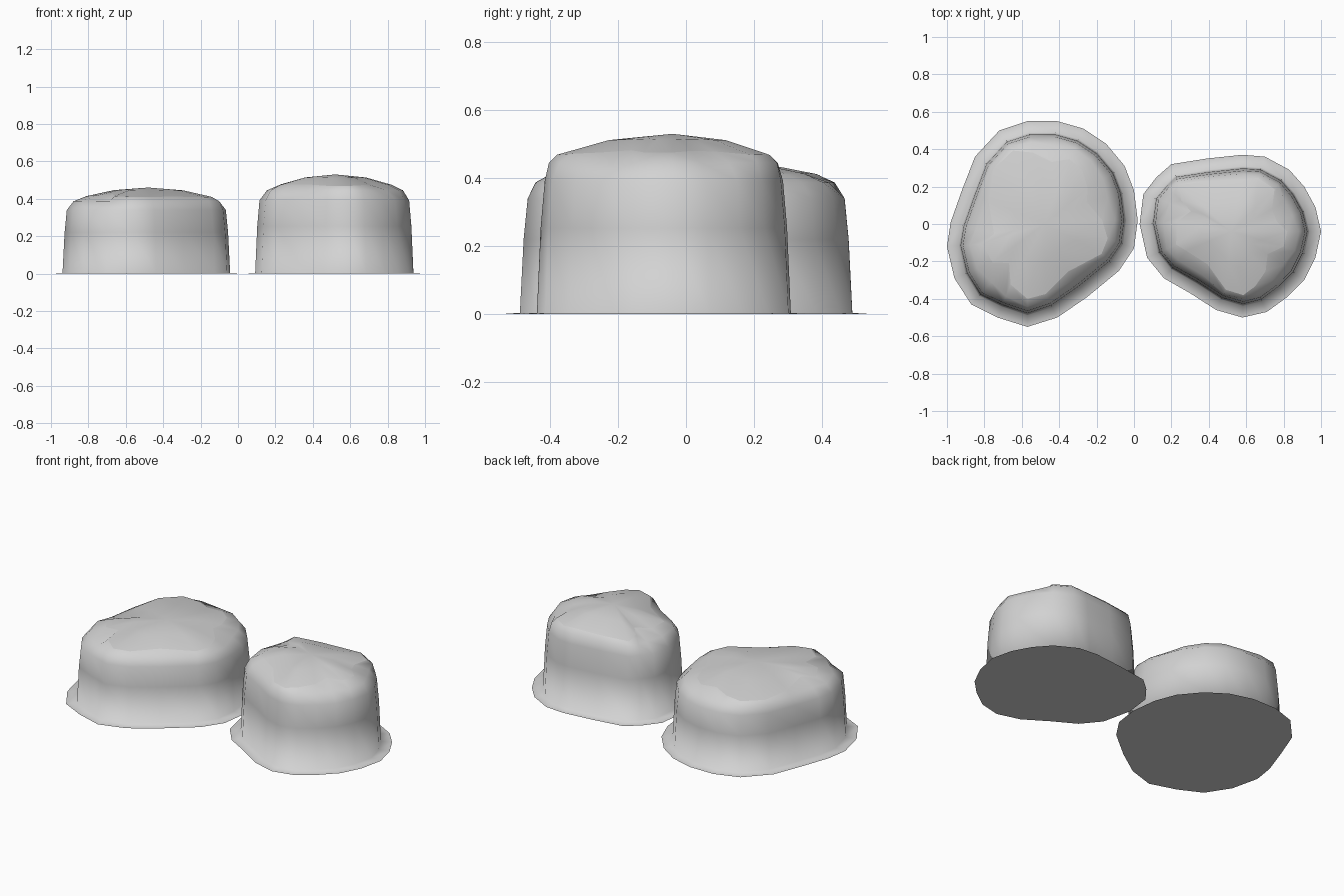
import bpy
import bmesh
from mathutils import Vector

cube = bpy.data.objects.get("Cube")
if cube:
    bpy.data.objects.remove(cube, do_unlink=True)

STONE = (0.65, 0.65, 0.65, 1.0)
stone = bpy.data.materials.new("pale_grey_stone")
stone.use_nodes = True
stone.diffuse_color = STONE
stone.node_tree.nodes["Principled BSDF"].inputs["Base Color"].default_value = STONE


def inset(points, amounts):
    """Move each outline point inward by its own amount."""
    moved = []
    for i, p in enumerate(points):
        along = (points[(i + 1) % len(points)] - points[i - 1]).normalized()
        moved.append(p + Vector((along.y, -along.x)) * amounts[i])
    return moved


def make_rock(name, outline, cap_insets, centre, top, rise):
    points = [Vector(p) for p in outline]
    count = len(points)
    bm = bmesh.new()

    def ring(flat, z):
        return [bm.verts.new((p.x, p.y, z)) for p in flat]

    def bridge(a, b):
        for i in range(count):
            j = (i + 1) % count
            bm.faces.new((a[i], a[j], b[j], b[i]))

    # Thin skirt, upright wall and rounded shoulder
    rings = [ring(points, 0)]
    for depth, z in ((0.062, 0.004), (0.073, 0.22 * rise), (0.085, 0.34 * rise)):
        rings.append(ring(inset(points, [depth] * count), z))
    bend = [0.085 + 0.35 * (c - 0.085) for c in cap_insets]
    rings.append(ring(inset(points, bend), 0.387 * rise))

    # Ragged cap edge rising into a shallow dome
    edge = inset(points, cap_insets)
    cap = ring(edge, 0)
    for v, c in zip(cap, cap_insets):
        v.co.z = (0.395 + 0.1 * c) * rise
    rings.append(cap)
    middle = Vector(centre)
    dome = ring([middle.lerp(p, 0.55) for p in edge], 0)
    for v, low in zip(dome, cap):
        v.co.z = top - 0.3 * (top - low.co.z)
    rings.append(dome)
    for a, b in zip(rings, rings[1:]):
        bridge(a, b)
    peak = bm.verts.new((middle.x, middle.y, top))
    for i in range(count):
        bm.faces.new((dome[i], dome[(i + 1) % count], peak))

    # Flat underside
    bm.faces.new(rings[0])
    bmesh.ops.recalc_face_normals(bm, faces=bm.faces)
    for f in bm.faces:
        f.smooth = len(f.verts) < 5
    for loop in (rings[0], cap):
        for i in range(count):
            bm.edges.get((loop[i], loop[(i + 1) % count])).smooth = False

    mesh = bpy.data.meshes.new(name)
    bm.to_mesh(mesh)
    bm.free()
    mesh.materials.append(stone)
    bpy.context.collection.objects.link(bpy.data.objects.new(name, mesh))


# Wide low rock on the right side
make_rock(
    "wide_rock",
    [(-.72, .5), (-.57, .55), (-.41, .55), (-.27, .51), (-.15, .43),
     (-.05, .31), (0, .18), (.02, .02), (0, -.13), (-.08, -.25),
     (-.25, -.39), (-.41, -.5), (-.57, -.55), (-.73, -.5), (-.87, -.43),
     (-.96, -.29), (-1, -.12), (-.98, .01), (-.92, .18), (-.85, .36)],
    [.13, .17, .22, .18, .19, .23, .26, .19, .15, .13,
     .17, .14, .15, .19, .3, .22, .19, .24, .15, .12],
    (-.48, 0), .46, 1.0)

# Narrow taller rock on the left side
make_rock(
    "tall_rock",
    [(.2, .32), (.39, .35), (.58, .37), (.7, .36), (.83, .29),
     (.91, .2), (.97, .09), (1, -.04), (.97, -.18), (.91, -.3),
     (.82, -.39), (.71, -.47), (.58, -.5), (.44, -.46), (.3, -.37),
     (.16, -.29), (.07, -.18), (.03, 0), (.05, .16), (.12, .25)],
    [.12, .12, .13, .12, .13, .21, .22, .18, .18, .24,
     .18, .15, .12, .12, .18, .19, .17, .2, .27, .18],
    (.52, -.04), .53, 1.15)
